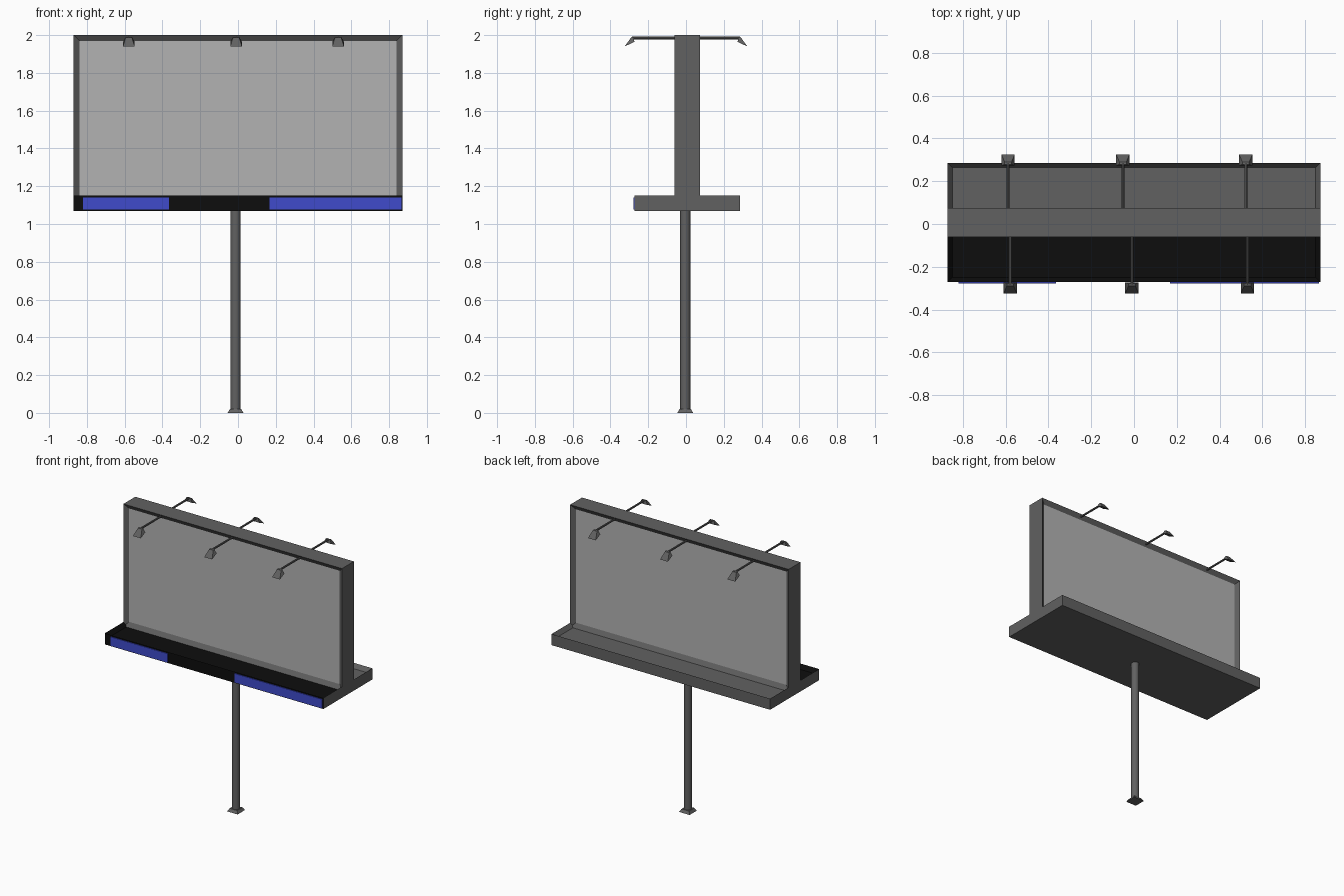
import bpy, bmesh, math
from mathutils import Matrix, Vector

if "Cube" in bpy.data.objects:
    bpy.data.objects.remove(bpy.data.objects["Cube"])


def material(name, rgb):
    m = bpy.data.materials.new(name)
    m.diffuse_color = (*rgb, 1)
    m.use_nodes = True
    m.node_tree.nodes["Principled BSDF"].inputs["Base Color"].default_value = m.diffuse_color
    return m


GREY = material("dark_grey", (0.12, 0.12, 0.12))
BLACK = material("black", (0.004, 0.004, 0.004))
PANEL = material("panel_grey", (0.45, 0.45, 0.45))
BLUE = material("sign_blue", (0.05, 0.07, 0.6))


def finish(name, bm, mats=(GREY,), smooth=False):
    mesh = bpy.data.meshes.new(name)
    bm.normal_update()
    bm.to_mesh(mesh)
    bm.free()
    for m in mats:
        mesh.materials.append(m)
    ob = bpy.data.objects.new(name, mesh)
    bpy.context.collection.objects.link(ob)
    if smooth:
        bpy.ops.object.select_all(action='DESELECT')
        ob.select_set(True)
        bpy.context.view_layer.objects.active = ob
        bpy.ops.object.shade_smooth_by_angle(angle=math.radians(40))
    return ob


def box(lo, hi):
    lo, hi = Vector(lo), Vector(hi)
    bm = bmesh.new()
    bmesh.ops.create_cube(bm, size=1, matrix=Matrix.Translation((lo + hi) / 2)
                          @ Matrix.Diagonal((*(hi - lo), 1)))
    bm.normal_update()
    return bm


def recess(bm, direction, rim, depth):
    """Inset the face looking in a direction and sink it."""
    face = next(f for f in bm.faces if f.normal.dot(Vector(direction)) > 0.9)
    bmesh.ops.inset_region(bm, faces=[face], thickness=rim, use_even_offset=True)
    for v in face.verts:
        v.co -= Vector(direction) * depth
    bm.normal_update()
    return face


def cylinder(start, end, radius, sides):
    start, end = Vector(start), Vector(end)
    axis = end - start
    bm = bmesh.new()
    rot = axis.to_track_quat('Z', 'Y').to_matrix().to_4x4()
    bmesh.ops.create_cone(bm, cap_ends=True, segments=sides, radius1=radius,
                          radius2=radius, depth=axis.length,
                          matrix=Matrix.Translation((start + end) / 2) @ rot)
    return bm


# Walkway tray: shallow box, black on the front half
bm = box((-0.87, -0.272, 1.07), (0.87, 0.286, 1.15))
recess(bm, (0, 0, 1), 0.022, 0.03)
bmesh.ops.bisect_plane(bm, geom=bm.verts[:] + bm.edges[:] + bm.faces[:],
                       plane_co=(0, 0, 0), plane_no=(0, 1, 0))
bm.normal_update()
for f in bm.faces:
    c = f.calc_center_median()
    outer_side = abs(f.normal.x) > 0.5 and abs(c.x) > 0.86
    if c.y < 0 and f.normal.z > -0.5 and not outer_side:
        f.material_index = 1
finish("walkway_tray", bm, (GREY, BLACK))

# Board with a sunken panel on each side and a black front frame
bm = box((-0.87, -0.06, 1.12), (0.87, 0.075, 2.0))
panels = [recess(bm, (0, s, 0), 0.032, 0.02) for s in (-1, 1)]
for f in bm.faces:
    if f in panels:
        f.material_index = 2
    elif f.normal.y < -0.9:
        f.material_index = 1
finish("board", bm, (GREY, BLACK, PANEL))

# Blue plates on the tray front
for name, x0, x1 in (("left_sign_plate", -0.82, -0.365),
                     ("right_sign_plate", 0.168, 0.865)):
    finish(name, box((x0, -0.278, 1.076), (x1, -0.27, 1.14)), (BLUE,))

# Pole and square foot
PX, PY = -0.013, -0.004
finish("pole", cylinder((PX, PY, 0.01), (PX, PY, 1.08), 0.027, 16), smooth=True)
bm = box((PX - 0.042, PY - 0.042, 0), (PX + 0.042, PY + 0.042, 0.02))
for v in bm.verts:
    if v.co.z > 0.01:
        v.co.x = PX + (v.co.x - PX) * 0.72
        v.co.y = PY + (v.co.y - PY) * 0.72
finish("pole_foot", bm)


# Lamps: a rod out from the board and a flared head aimed back down
def lamp(name, x, side, wall):
    finish(name + "_rod", cylinder((x, side * (wall - 0.01), 1.985),
                                   (x, side * 0.285, 1.985), 0.007, 8), smooth=True)
    bm = bmesh.new()
    for y, z, w in ((0.273, 1.964, 0.031), (0.325, 1.94, 0.031),
                    (0.278, 1.991, 0.016), (0.29, 1.988, 0.016)):
        for s in (-1, 1):
            bm.verts.new((x + s * w, side * y, z))
    bmesh.ops.convex_hull(bm, input=bm.verts[:])
    bmesh.ops.recalc_face_normals(bm, faces=bm.faces[:])
    finish(name + "_head", bm)


for i, x in enumerate((-0.578, -0.01, 0.53), 1):
    lamp(f"front_lamp_{i}", x, -1, 0.06)
for i, x in enumerate((-0.588, -0.052, 0.522), 1):
    lamp(f"back_lamp_{i}", x, 1, 0.075)
